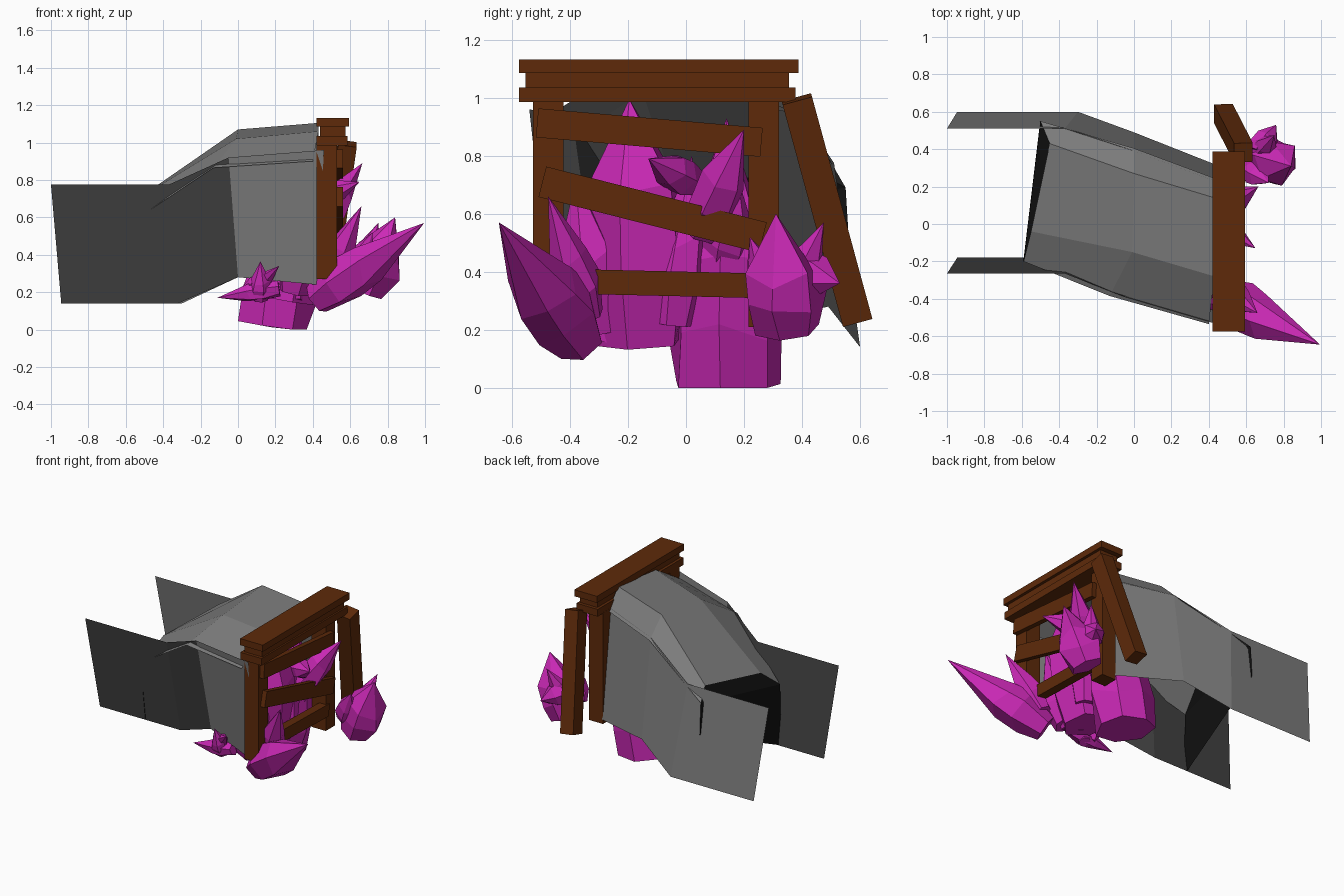
import bpy, bmesh, math, random
from mathutils import Vector

if "Cube" in bpy.data.objects:
    bpy.data.objects.remove(bpy.data.objects["Cube"])
random.seed(4)


def material(name, rgb):
    m = bpy.data.materials.new(name)
    m.diffuse_color = (*rgb, 1)
    m.use_nodes = True
    m.node_tree.nodes["Principled BSDF"].inputs["Base Color"].default_value = m.diffuse_color
    return m


STONE = material("grey_stone", (0.2, 0.2, 0.2))
DARK = material("dark_stone", (0.053, 0.053, 0.053))
BLACK = material("tunnel_black", (0.006, 0.006, 0.006))
WOOD = material("brown_wood", (0.112, 0.023, 0.003))
CRYSTAL = material("magenta_crystal", (0.6, 0.022, 0.47))


def finish(bm, name, mats):
    me = bpy.data.meshes.new(name)
    bm.to_mesh(me)
    bm.free()
    for m in mats:
        me.materials.append(m)
    ob = bpy.data.objects.new(name, me)
    bpy.context.collection.objects.link(ob)
    return ob


def sheet(name, rows, mats, rule=lambda c: 0, flip=False):
    """Loft a thin surface through rows of points."""
    bm = bmesh.new()
    vs = [[bm.verts.new(p) for p in r] for r in rows]
    for a, b in zip(vs, vs[1:]):
        for i in range(len(a) - 1):
            f = bm.faces.new((a[i], b[i], b[i + 1], a[i + 1]))
            if flip:
                f.normal_flip()
            f.material_index = rule(f.calc_center_median())
    return finish(bm, name, mats)


def beam(name, p0, p1, thick, width):
    """Timber from p0 to p1; thick is along x, width across."""
    p0, p1 = Vector(p0), Vector(p1)
    d = (p1 - p0).normalized()
    s = Vector((1, 0, 0))
    s = (s - d * s.dot(d)).normalized()
    t = d.cross(s)
    bm = bmesh.new()
    ends = [[bm.verts.new(p + s * thick / 2 * a + t * width / 2 * b)
             for a, b in ((-1, -1), (1, -1), (1, 1), (-1, 1))] for p in (p0, p1)]
    bm.faces.new(ends[0][::-1])
    bm.faces.new(ends[1])
    for i in range(4):
        j = (i + 1) % 4
        bm.faces.new((ends[0][i], ends[0][j], ends[1][j], ends[1][i]))
    bmesh.ops.recalc_face_normals(bm, faces=bm.faces)
    return finish(bm, name, [WOOD])


def crystal(name, base, tip, r, sides=6, foot=0.75, belly=0.5):
    """Faceted shard: foot ring, wide belly rings, pointed tip."""
    base, tip = Vector(base), Vector(tip)
    axis = tip - base
    u = axis.orthogonal().normalized()
    v = axis.normalized().cross(u)
    bm = bmesh.new()
    rings = []
    for t, k in ((0, foot), (belly * 0.5, 1), (belly, 0.88)):
        ring = []
        for i in range(sides):
            a = math.tau * i / sides
            q = r * k * random.uniform(0.88, 1.08)
            s = t + (random.uniform(-0.06, 0.06) if t else 0)
            ring.append(bm.verts.new(base + axis * s + (u * math.cos(a) + v * math.sin(a)) * q))
        rings.append(ring)
    top = bm.verts.new(tip)
    bm.faces.new(rings[0][::-1])
    for i in range(sides):
        j = (i + 1) % sides
        for a, b in zip(rings, rings[1:]):
            bm.faces.new((a[i], a[j], b[j], b[i]))
        bm.faces.new((rings[-1][i], rings[-1][j], top))
    bmesh.ops.recalc_face_normals(bm, faces=bm.faces)
    for vert in bm.verts:
        vert.co.z = max(vert.co.z, 0)
    return finish(bm, name, [CRYSTAL])


# Tunnel walls: dark entry panel at the front turning to grey near the frame
sheet("front_wall", [
    [(-1, -.265, .775), (-.37, -.265, .775), (-.05, -.39, .92), (.46, -.54, .96)],
    [(-.945, -.18, .14), (-.32, -.18, .14), (0, -.30, .28), (.42, -.46, .24)]],
    [DARK, STONE], lambda c: int(c.x > 0))
sheet("back_wall", [
    [(-1, .51, .775), (-.37, .51, .775), (0, .39, .955), (.43, .23, .99)],
    [(-.945, .6, .14), (-.3, .6, .14), (0, .49, .28), (.43, .32, .24)]],
    [STONE], flip=True)

# Faceted roof, its eaves just breaking through the walls
sheet("roof", [
    [(-.59, -.2, .56), (-.55, -.04, .69), (-.45, .43, .755), (-.5, .55, .69)],
    [(-.13, -.385, .865), (-.01, -.15, 1.02), (0, .27, 1.07), (0, .405, .94)],
    [(.40, -.535, .90), (.43, -.28, 1.06), (.43, .14, 1.105), (.43, .245, .97)]], [STONE])

# Black end wall closing the tunnel under the low end of the roof
sheet("tunnel_end", [
    [(-.59, -.184, .14), (-.59, -.208, .33), (-.59, -.2, .56), (-.55, -.04, .69)],
    [(-.5, .562, .47), (-.5, .56, .53), (-.5, .55, .69), (-.45, .43, .755)]], [BLACK])

# Timber frame
beam("left_post", (.475, -.475, .27), (.475, -.475, .99), .11, .105)
beam("right_post", (.475, .268, .21), (.475, .268, .99), .11, .105)
beam("lintel_lower", (.503, -.575, 1.01), (.503, .378, 1.01), .165, .05)
beam("lintel_middle", (.507, -.553, 1.06), (.507, .355, 1.06), .135, .055)
beam("lintel_upper", (.507, -.575, 1.108), (.507, .388, 1.108), .175, .046)
beam("leaning_post", (.585, .382, .995), (.478, .59, .23), .1, .105)

# Boards nailed across the opening
beam("upper_board", (.545, -.513, .913), (.545, .26, .846), .035, .1)
beam("middle_board", (.545, -.495, .71), (.545, .265, .518), .035, .108)
beam("lower_board", (.51, -.45, .368), (.51, .24, .352), .06, .085)

# Crystals: base, tip, radius
shards = [
    ("corner_crystal", (.42, -.37, .16), (.995, -.645, .57), .135, 6, .7, .45),
    ("corner_shard", (.47, -.34, .25), (.66, -.475, .66), .085),
    ("right_crystal", (.68, .35, .2), (.84, .31, .6), .145),
    ("right_shard_upper", (.66, .37, .33), (.75, .475, .57), .065),
    ("right_shard_side", (.66, .38, .4), (.76, .53, .36), .08),
    ("right_shard_low", (.62, .3, .3), (.72, .22, .52), .07),
    ("centre_crystal", (.25, -.16, .16), (.40, -.195, .995), .2, 6, .8, .66),
    ("centre_left_crystal", (.3, -.29, .2), (.41, -.38, .72), .12),
    ("centre_front_shard", (.36, -.05, .22), (.42, .02, .8), .1),
    ("board_shard", (.42, .05, .54), (.665, .2, .89), .09),
    ("board_chip", (.42, .02, .71), (.65, -.13, .79), .07),
    ("board_chip_low", (.36, .12, .42), (.5, .18, .72), .09),
    ("wall_shard_left", (.22, -.36, .22), (-.11, -.34, .17), .055),
    ("wall_shard_up", (.12, -.34, .16), (.12, -.43, .365), .055),
    ("wall_shard_right", (.05, -.3, .2), (.22, -.44, .34), .05),
    ("floor_shard", (.35, -.28, .2), (.05, -.2, .26), .07),
]
for s in shards:
    crystal(*s)
crystal("floor_crystal", (.19, .14, .01), (.36, .14, .93), .205, 7, .95, .5)
